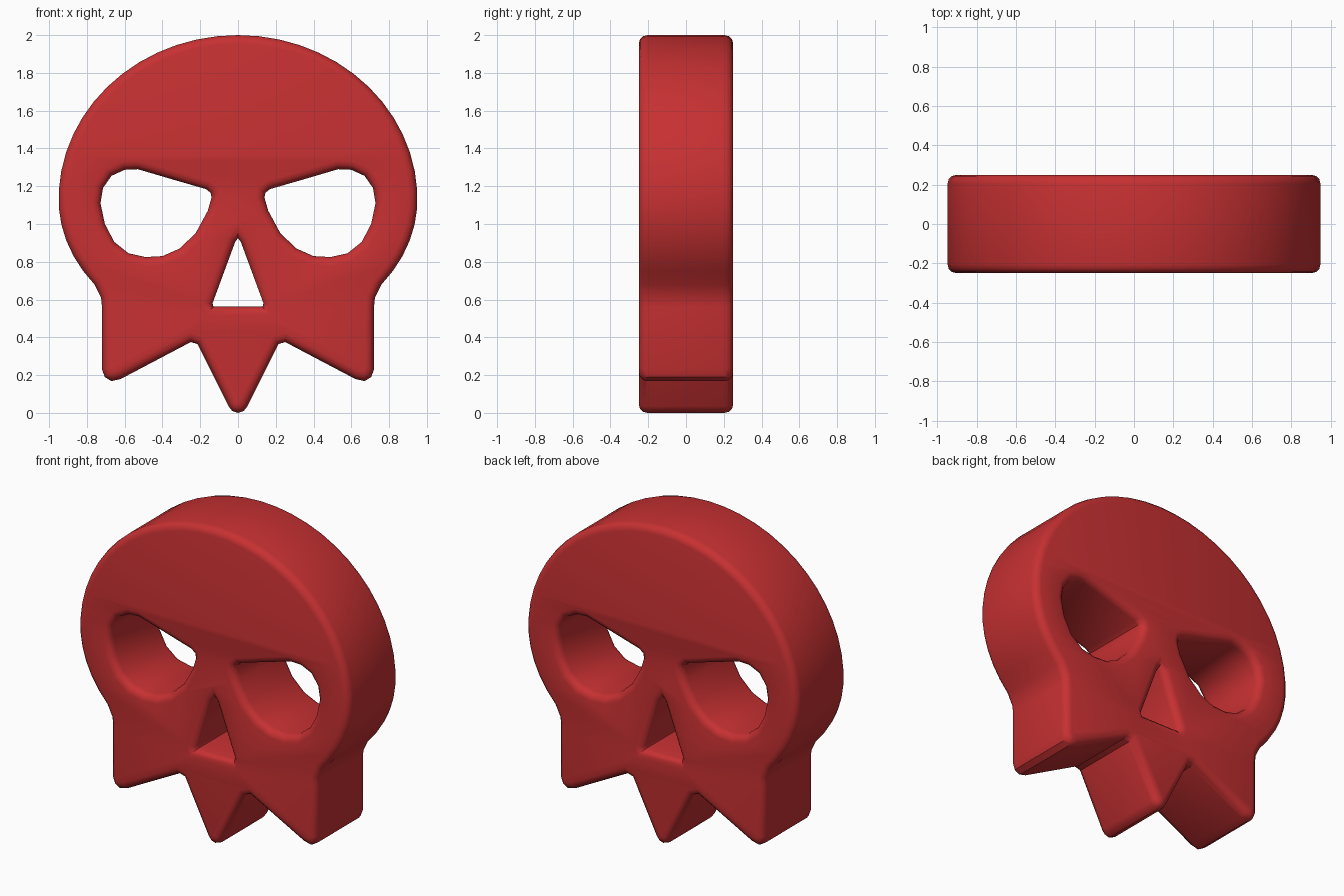
import bpy, bmesh
from math import sin, cos, radians

cube = bpy.data.objects.get("Cube")
if cube:
    bpy.data.objects.remove(cube, do_unlink=True)

HALF_DEPTH, ROUND = 0.25, 0.045

red = bpy.data.materials.new("red")
red.use_nodes = True
colour = (0.57, 0.03, 0.032, 1)
red.diffuse_color = colour
red.node_tree.nodes["Principled BSDF"].inputs["Base Color"].default_value = colour


def mirrored(points):
    """Close a right-hand profile by mirroring it across x = 0."""
    return points + [(-x, z) for x, z in reversed(points) if x > 0]


# Cranium arc, then cheek, side tooth, notch and pointed middle tooth
outline = [(0, 2.0)]
for i in range(1, 20):
    a = radians(90 - i * 127 / 19)
    outline.append((0.95 * cos(a), 1.13 + (0.87 if a > 0 else 0.75) * sin(a)))
outline += [(0.725, 0.61), (0.72, 0.56), (0.72, 0.23), (0.705, 0.19), (0.67, 0.168),
            (0.62, 0.18), (0.25, 0.375), (0.215, 0.365),
            (0.05, 0.035), (0.03, 0.01), (0, 0.0)]

# Slanted eye socket
eye = [(0.14, 1.14), (0.145, 1.165), (0.17, 1.185), (0.36, 1.24), (0.53, 1.29),
       (0.6, 1.287), (0.67, 1.255), (0.715, 1.19), (0.728, 1.11), (0.705, 1.0),
       (0.655, 0.905), (0.58, 0.845), (0.49, 0.825), (0.4, 0.83), (0.31, 0.87),
       (0.225, 0.95), (0.16, 1.07)]

# Triangular nose
nose = [(0, 0.925), (0.015, 0.905), (0.135, 0.58), (0.13, 0.562)]

# Filled flat curve with holes, extruded and rounded on both rims
curve = bpy.data.curves.new("skull_plate", "CURVE")
curve.dimensions = "2D"
curve.fill_mode = "BOTH"
curve.extrude = HALF_DEPTH - ROUND
curve.bevel_depth = ROUND
curve.bevel_resolution = 2
curve.offset = -ROUND
for loop in (mirrored(outline), eye, [(-x, z) for x, z in eye], mirrored(nose)):
    spline = curve.splines.new("POLY")
    spline.points.add(len(loop) - 1)
    for point, (x, z) in zip(spline.points, loop):
        point.co = (x, z, 0, 1)
    spline.use_cyclic_u = True

skull = bpy.data.objects.new("skull_plate", curve)
bpy.context.collection.objects.link(skull)
skull.rotation_euler.x = radians(90)
bpy.ops.object.select_all(action="DESELECT")
skull.select_set(True)
bpy.context.view_layer.objects.active = skull
bpy.ops.object.convert(target="MESH")
skull = bpy.context.object
bpy.ops.object.transform_apply(location=False, rotation=True, scale=False)

# Weld the caps to the rim
bm = bmesh.new()
bm.from_mesh(skull.data)
bmesh.ops.remove_doubles(bm, verts=bm.verts, dist=0.0005)
bmesh.ops.recalc_face_normals(bm, faces=bm.faces)
bm.to_mesh(skull.data)
bm.free()

skull.data.materials.clear()
skull.data.materials.append(red)
bpy.ops.object.shade_smooth_by_angle(angle=radians(35))
